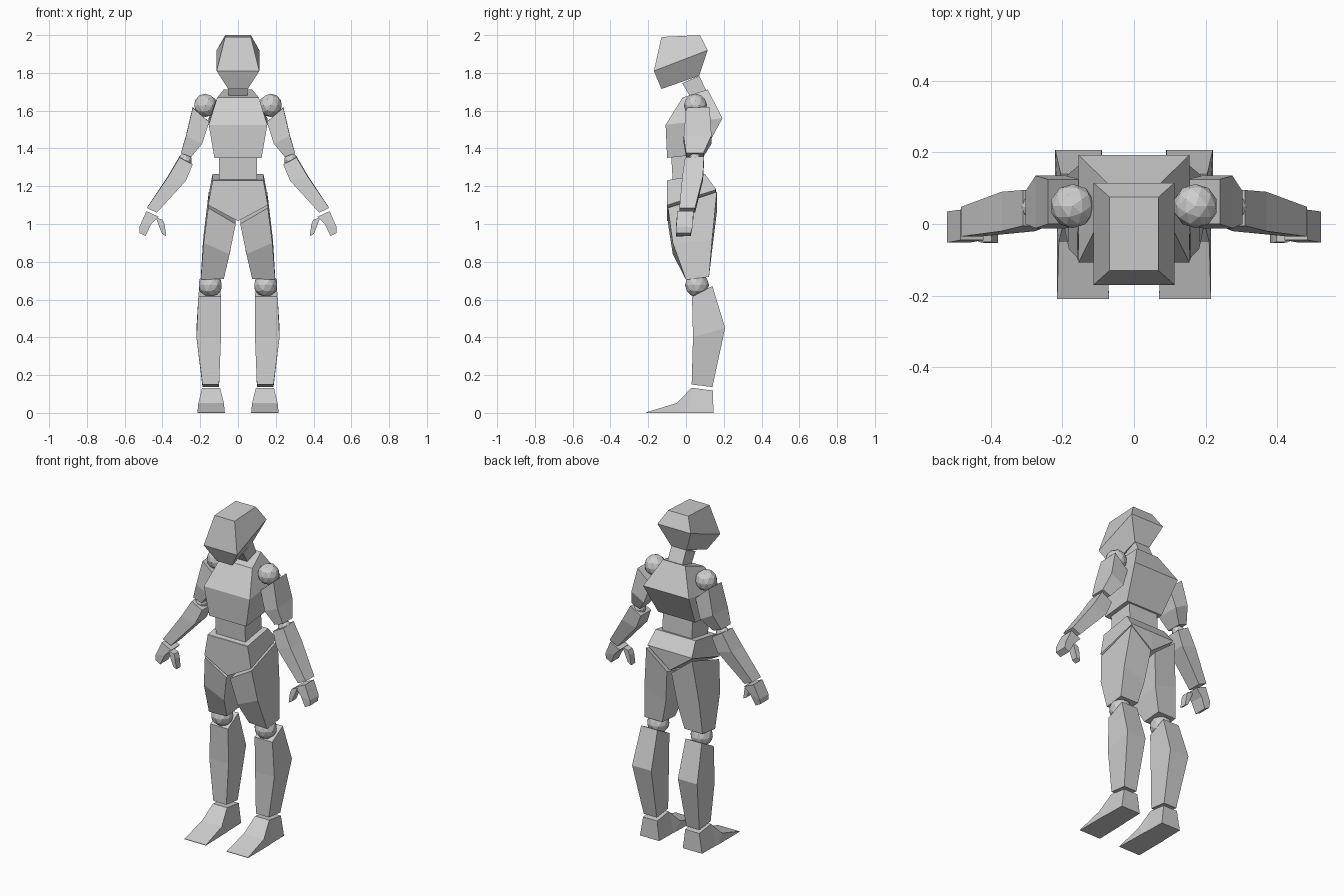
import bpy, bmesh

grey = bpy.data.materials.new("light grey")
grey.diffuse_color = (0.62, 0.62, 0.62, 1)


def finish(bm, name, mirror):
    me = bpy.data.meshes.new(name)
    bm.to_mesh(me)
    bm.free()
    me.materials.append(grey)
    ob = bpy.data.objects.new(name, me)
    bpy.context.collection.objects.link(ob)
    if mirror:
        ob.modifiers.new("mirror", 'MIRROR')
    return ob


def loft(name, sections, mirror=True):
    """Each section is two edges; an edge is (x0, x1, y, z0[, z1])."""
    bm = bmesh.new()
    rings = []
    for a, b in sections:
        pts = [(a[0], a[2], a[3]), (a[1], a[2], a[-1]),
               (b[1], b[2], b[-1]), (b[0], b[2], b[3])]
        rings.append([bm.verts.new(p) for p in pts])
    for r, s in zip(rings, rings[1:]):
        for i in range(4):
            j = (i + 1) % 4
            bm.faces.new((r[i], r[j], s[j], s[i]))
    bm.faces.new(rings[0])
    bm.faces.new(rings[-1])
    bmesh.ops.recalc_face_normals(bm, faces=bm.faces)
    # open the halves where they meet on the centre plane
    inner = [f for f in bm.faces if all(abs(v.co.x) < 1e-4 for v in f.verts)]
    bmesh.ops.delete(bm, geom=inner, context='FACES_ONLY')
    return finish(bm, name, mirror)


def block(name, rows):
    """Centred part; each row is (front half width, y, z, back half width, y, z)."""
    loft(name, [((-w, w, y, z), (-v, v, u, t)) for w, y, z, v, u, t in rows], False)


def joint(name, centre, radius):
    bm = bmesh.new()
    bmesh.ops.create_icosphere(bm, subdivisions=2, radius=radius)
    bmesh.ops.translate(bm, verts=bm.verts, vec=centre)
    finish(bm, name, True)


# Head, neck, torso
block("head", [(0.052, -0.13, 1.715, 0.052, 0.07, 1.785),
               (0.113, -0.17, 1.81, 0.113, 0.115, 1.92),
               (0.068, -0.13, 1.99, 0.068, 0.075, 2.0)])
block("neck", [(0.05, 0.025, 1.67, 0.05, 0.11, 1.70),
               (0.05, -0.02, 1.745, 0.05, 0.07, 1.785)])
block("chest", [(0.125, -0.10, 1.35, 0.125, 0.09, 1.37),
                (0.155, -0.108, 1.525, 0.155, 0.193, 1.56),
                (0.11, -0.018, 1.67, 0.075, 0.115, 1.712)])
block("waist", [(0.10, -0.07, 1.22, 0.10, 0.085, 1.24),
                (0.10, -0.078, 1.36, 0.10, 0.08, 1.38)])
loft("pelvis", [((0, 0.158, -0.10, 1.015, 1.10), (0, 0.15, 0.155, 1.07, 1.18)),
                ((0, 0.135, -0.10, 1.23), (0, 0.15, 0.158, 1.185)),
                ((0, 0.135, -0.098, 1.232), (0, 0.135, 0.10, 1.265))])

# Legs
loft("thighs", [((0.012, 0.158, -0.095, 1.0, 1.085), (0.015, 0.155, 0.163, 1.06, 1.17)),
                ((0.045, 0.182, -0.07, 0.84, 0.90), (0.04, 0.185, 0.138, 0.86, 0.915)),
                ((0.075, 0.197, 0.0, 0.71, 0.705), (0.075, 0.197, 0.122, 0.72))])
joint("knees", (0.147, 0.058, 0.677), 0.064)
loft("shins", [((0.09, 0.21, 0.032, 0.615), (0.095, 0.205, 0.14, 0.672)),
               ((0.09, 0.22, 0.037, 0.40), (0.09, 0.22, 0.207, 0.45)),
               ((0.10, 0.188, 0.03, 0.15), (0.10, 0.188, 0.14, 0.137))])
loft("feet", [((0.07, 0.215, -0.21, 0.0), (0.07, 0.215, -0.21, 0.003)),
              ((0.075, 0.215, 0.0, 0.0), (0.075, 0.21, -0.05, 0.052)),
              ((0.077, 0.213, 0.01, 0.0), (0.095, 0.19, 0.03, 0.133)),
              ((0.08, 0.21, 0.145, 0.0), (0.095, 0.19, 0.143, 0.118))])

# Arms
joint("shoulders", (0.172, 0.05, 1.628), 0.062)
loft("upper_arms", [((0.152, 0.24, 0.0, 1.54, 1.615), (0.152, 0.24, 0.125, 1.54, 1.62)),
                    ((0.19, 0.275, -0.012, 1.425, 1.465), (0.19, 0.275, 0.135, 1.425, 1.47)),
                    ((0.248, 0.303, 0.0, 1.355, 1.375), (0.248, 0.303, 0.092, 1.355, 1.375))])
joint("elbows", (0.28, 0.048, 1.338), 0.037)
loft("forearms", [((0.24, 0.31, -0.005, 1.315, 1.352), (0.24, 0.31, 0.095, 1.315, 1.358)),
                  ((0.275, 0.37, -0.02, 1.23, 1.25), (0.275, 0.37, 0.09, 1.23, 1.255)),
                  ((0.43, 0.483, -0.035, 1.06, 1.085), (0.43, 0.483, 0.048, 1.06, 1.085))])

# Hands: curled fingers plus thumb
loft("hands", [((0.42, 0.485, -0.045, 1.038, 1.068), (0.42, 0.485, 0.04, 1.038, 1.068)),
               ((0.46, 0.522, -0.052, 0.998, 0.985), (0.46, 0.522, 0.035, 0.998, 0.985)),
               ((0.49, 0.522, -0.052, 0.936, 0.953), (0.49, 0.522, 0.025, 0.936, 0.953))])
loft("thumbs", [((0.398, 0.435, -0.05, 1.022, 1.035), (0.398, 0.435, -0.008, 1.022, 1.035)),
                ((0.388, 0.417, -0.053, 0.995, 0.985), (0.388, 0.417, -0.01, 0.995, 0.985)),
                ((0.38, 0.402, -0.053, 0.935, 0.948), (0.38, 0.402, -0.012, 0.935, 0.948))])
